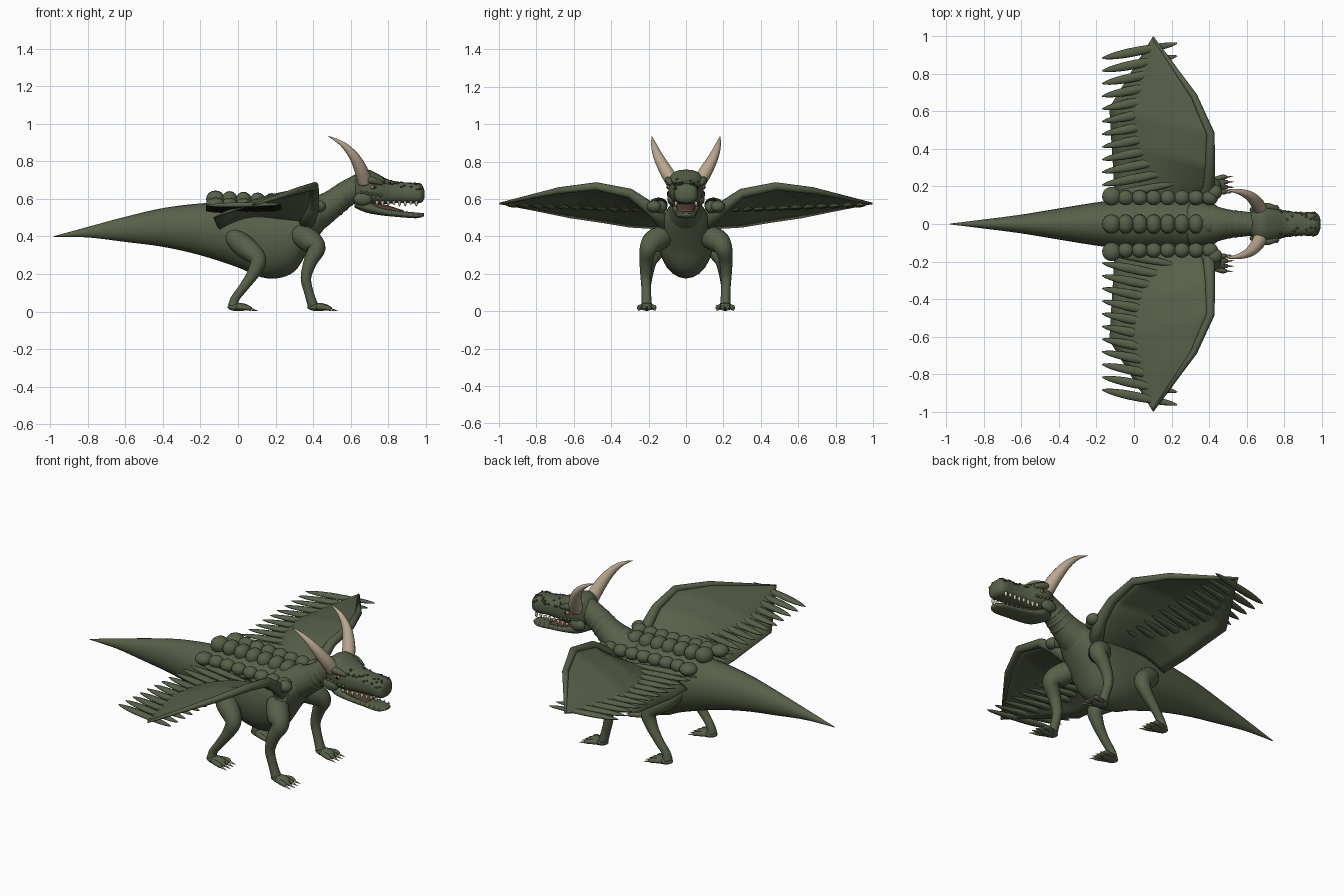
import bpy, math, random
from mathutils import Vector

cube = bpy.data.objects.get("Cube")
if cube:
    bpy.data.objects.remove(cube, do_unlink=True)
random.seed(4)


def material(name, r, g, b):
    mat = bpy.data.materials.new(name)
    mat.use_nodes = True
    mat.diffuse_color = (r, g, b, 1)
    mat.node_tree.nodes["Principled BSDF"].inputs["Base Color"].default_value = (r, g, b, 1)
    return mat


green = material("olive hide", .096, .117, .067)
dark = material("dark scale", .06, .076, .043)
horn = material("horn tan", .49, .39, .28)
ivory = material("tooth ivory", .6, .53, .4)
mouth = material("mouth brown", .09, .055, .035)
amber = material("eye amber", .34, .18, .07)
black = material("pupil black", .01, .01, .01)


def add_mesh(name, verts, faces, mat):
    mesh = bpy.data.meshes.new(name)
    mesh.from_pydata(verts, [], faces)
    mesh.materials.append(mat)
    mesh.polygons.foreach_set("use_smooth", [True] * len(mesh.polygons))
    obj = bpy.data.objects.new(name, mesh)
    bpy.context.collection.objects.link(obj)
    return obj


def spline(points, steps):
    """Catmull-Rom curve through tuples of any length."""
    pts = [Vector(p) for p in points]
    out = []
    for i in range(len(pts) - 1):
        a, b, c, d = pts[max(i - 1, 0)], pts[i], pts[i + 1], pts[min(i + 2, len(pts) - 1)]
        for k in range(steps):
            t = k / steps
            out.append(b + (c - a) * (t / 2) + (a * 2 - b * 5 + c * 4 - d) * (t * t / 2)
                       + (b * 3 - a - c * 3 + d) * (t ** 3 / 2))
    return out + [pts[-1]]


def ring_point(angle, power):
    c, s = math.cos(angle), math.sin(angle)
    return math.copysign(abs(c) ** power, c), math.copysign(abs(s) ** power, s)


def tube(name, points, mat, sides=16, steps=4, ref=(0, 1, 0), axis=None, power=1):
    """Sweep an ellipse; each point is x, y, z, half width and optional half height."""
    pts = [tuple(p) if len(p) == 5 else tuple(p) + (p[3],) for p in points]
    path = spline(pts, steps)
    verts, faces = [], []
    for i, p in enumerate(path):
        here = Vector(p[:3])
        tangent = Vector(axis) if axis else (
            Vector(path[min(i + 1, len(path) - 1)][:3]) - Vector(path[max(i - 1, 0)][:3])).normalized()
        side = Vector(ref)
        side = (side - tangent * side.dot(tangent)).normalized()
        up = tangent.cross(side)
        for k in range(sides):
            c, s = ring_point(math.tau * k / sides, power)
            verts.append(here + side * (c * max(p[3], .0005)) + up * (s * max(p[4], .0005)))
    for i in range(len(path) - 1):
        for k in range(sides):
            a, b = i * sides + k, i * sides + (k + 1) % sides
            faces.append((a, b, b + sides, a + sides))
    faces.append(tuple(reversed(range(sides))))
    faces.append(tuple(range(len(verts) - sides, len(verts))))
    return add_mesh(name, verts, faces, mat)


def blob(name, centre, radii, mat, sides=16, power=1):
    """Ellipsoid built as rings along x."""
    rings = sides // 2
    pts = []
    for i in range(rings + 1):
        a = math.pi * i / rings
        pts.append((centre[0] - radii[0] * math.cos(a), centre[1], centre[2],
                    radii[1] * math.sin(a), radii[2] * math.sin(a)))
    return tube(name, pts, mat, sides, 1, axis=(1, 0, 0), power=power)


def loft_x(name, sections, mat, power=1):
    """Sections are x, centre height, half width, half height."""
    return tube(name, [(x, 0, z, w, h) for x, z, w, h in sections], mat, 24, 4, axis=(1, 0, 0), power=power)


def along(path, t):
    f = t * (len(path) - 1)
    i = min(int(f), len(path) - 2)
    return Vector(path[i]).lerp(Vector(path[i + 1]), f - i)


# Body with tail, and neck
loft_x("body_and_tail", [
    (-.98, .4, .002, .002), (-.8, .423, .024, .028), (-.6, .438, .05, .067), (-.4, .448, .083, .103),
    (-.2, .438, .115, .138), (0, .41, .14, .175), (.1, .39, .145, .2), (.2, .383, .147, .207),
    (.3, .4, .143, .187), (.37, .455, .13, .138), (.43, .5, .105, .098), (.48, .53, .06, .06)], green)
tube("neck", [(.32, 0, .48, .13, .11), (.42, 0, .525, .1, .092), (.5, 0, .572, .078, .074),
              (.58, 0, .63, .066, .068), (.66, 0, .67, .066, .07)], green, 20)
for i in range(3):
    x = .5 + i * .03
    z = .57 + i * .023
    tube("neck_fold", [(x, 0, z, .074 - i * .004, .071 - i * .002), (x + .01, 0, z + .007, .078 - i * .004, .075 - i * .002),
                       (x + .02, 0, z + .014, .07 - i * .004, .069 - i * .002)], green, 20, 2)

# Skull, jaw and mouth lining
skull = [(.6, .65, .03, .035), (.64, .663, .078, .08), (.69, .667, .095, .09), (.75, .65, .088, .08),
         (.81, .638, .07, .062), (.89, .633, .062, .055), (.95, .63, .064, .054),
         (.98, .628, .053, .045), (.992, .625, .025, .022)]
loft_x("skull", skull, green, .75)
loft_x("lower_jaw", [(.62, .585, .04, .03), (.68, .56, .072, .032), (.76, .535, .064, .022),
                     (.86, .52, .055, .017), (.95, .512, .05, .015), (.99, .516, .026, .008)], green, .8)
loft_x("mouth_lining", [(.65, .575, .05, .02), (.75, .555, .05, .024), (.88, .532, .035, .008)], mouth)

# Three rows of back plates, the middle one highest
for i in range(8):
    x = -.12 + i * .075
    first = i == 0
    blob("back_plate", (x, 0, .6 - .0035 * i), (.05 if first else .043, .052, .045), green, 16, .85)
    for s in (-1, 1):
        blob("side_plate", (x, s * (.148 if first else .14), .572 - .002 * i),
             (.05 if first else .043, .05 if first else .04, .036), green)

skull_path = spline(skull, 8)
for s, side in ((1, "left"), (-1, "right")):
    # Horns, brows and eyes
    tube(side + "_horn", [(.675, s * .07, .69, .038), (.655, s * .11, .755, .035), (.615, s * .15, .83, .026),
                          (.555, s * .173, .893, .014), (.48, s * .182, .935, .001)], horn, 16, 5)
    tube(side + "_brow", [(.66, s * .085, .7, .012), (.71, s * .093, .7, .02), (.77, s * .08, .682, .01)],
         green, 10)
    blob(side + "_eye", (.72, s * .09, .663), (.017, .013, .012), amber)
    blob(side + "_pupil", (.725, s * .1, .663), (.006, .005, .009), black, 8)
    blob(side + "_nostril", (.97, s * .035, .66), (.012, .01, .008), black, 8)
    blob(side + "_cheek", (.665, s * .075, .6), (.05, .025, .035), green)
    for i in range(5):
        blob(side + "_cheek_bump", (.66 + i * .025, s * .092, .635 - i * .004), (.01, .009, .008), green, 8)

    # Teeth
    for i in range(8):
        x = .74 + i * .03
        y = s * (.066 - i * .0017)
        size = .024 if i % 3 else .016
        tube("upper_tooth", [(x, y, .588, .009), (x, y, .582 - size / 2, .007), (x, y, .584 - size, .001)],
             ivory, 8, 2)
        x += .013
        tube("lower_tooth", [(x, y * .85, .53 - i * .002, .007), (x, y * .85, .545 - i * .002, .001)],
             ivory, 8, 1)

    # Scale bumps on the snout
    for i in range(22):
        sec = along(skull_path, random.uniform(.42, .84))
        c, h = ring_point(random.uniform(.25, 1.4), .75)
        blob("snout_scale", (sec[0], s * sec[2] * c, sec[1] + sec[3] * h), (.008, .007, .005), dark, 8)

    # Legs with fanned toes and claws
    legs = {
        "front": [(.33, .1, .41, .06), (.385, .17, .375, .062), (.418, .2, .335, .048), (.385, .213, .265, .036),
                  (.362, .215, .18, .028), (.378, .212, .1, .025), (.4, .21, .03, .028)],
        "hind": [(-.04, .09, .41, .045), (.03, .15, .35, .06), (.105, .195, .28, .046), (.085, .207, .21, .034),
                 (.03, .213, .13, .025), (-.015, .21, .07, .023), (-.025, .21, .03, .028)]}
    for label, path in legs.items():
        tube(f"{side}_{label}_leg", [(x, s * y, z, r) for x, y, z, r in path], green, 16, 5)
        ax, ay = path[-1][0], path[-1][1]
        blob(f"{side}_{label}_foot", (ax + .028, s * ay, .024), (.06, .036, .022), green)
        for k in range(4):
            fan = (k - 1.5) * .02
            reach = .1 - .006 * abs(k - 1.5)
            y0, y1, y2 = (s * ay + fan * m for m in (.7, 1.3, 1.5))
            tube("toe", [(ax + .02, y0, .024, .015), (ax + .07, y1, .021, .014), (ax + reach, y1, .013, .01)],
                 green, 8, 3)
            tube("claw", [(ax + reach - .008, y1, .014, .008), (ax + reach + .036, y2, .003, .001)],
                 horn, 8, 1)

    # Wing arm
    arm = [(.36, .1, .46, .045), (.4, .19, .55, .034), (.405, .3, .63, .026), (.408, .48, .668, .022),
           (.32, .68, .645, .018), (.1, .995, .575, .006)]
    tube(side + "_wing_arm", [(x, s * y, z, r) for x, y, z, r in arm], green, 12, 1, ref=(0, 0, 1))
    blob(side + "_shoulder", (.43, s * .17, .56), (.04, .04, .033), green)

    # Wing skin, arched between the arm and the trailing edge
    lead = [p[:3] for p in arm]
    trail = [(-.1, .13, .44), (-.11, .3, .45), (-.12, .45, .475), (-.13, .62, .5), (-.02, .8, .537), arm[-1][:3]]
    cols, rows = 30, 10
    verts, faces = [], []
    for i in range(cols + 1):
        a, b = along(lead, i / cols), along(trail, i / cols)
        for j in range(rows + 1):
            p = a.lerp(b, j / rows)
            p.z += .065 * (1 - p.y) * math.sin(math.pi * (j / rows) ** 1.3)
            verts.append((p.x, s * p.y, p.z))
    for i in range(cols):
        for j in range(rows):
            k = i * (rows + 1) + j
            quad = (k, k + rows + 1, k + rows + 2, k + 1)
            faces.append(quad[::-1] if s > 0 else quad)
    skin = add_mesh(side + "_wing_skin", verts, faces, green)
    solid = skin.modifiers.new("thickness", "SOLIDIFY")
    solid.thickness = .006
    solid.offset = 0

    # Long feathers passing through the wing skin
    for i in range(12):
        y = .14 + i * .0675
        z = .53 + .04 * y
        path = []
        for t, w in ((0, .1), (.1, .6), (.35, 1), (.7, .85), (.92, .5), (1, .1)):
            path.append((-.17 + .4 * t, s * (y + .08 * t), z + .006 * t, w * .024, w * .014))
        tube(side + "_feather", path, green, 10, 3)
